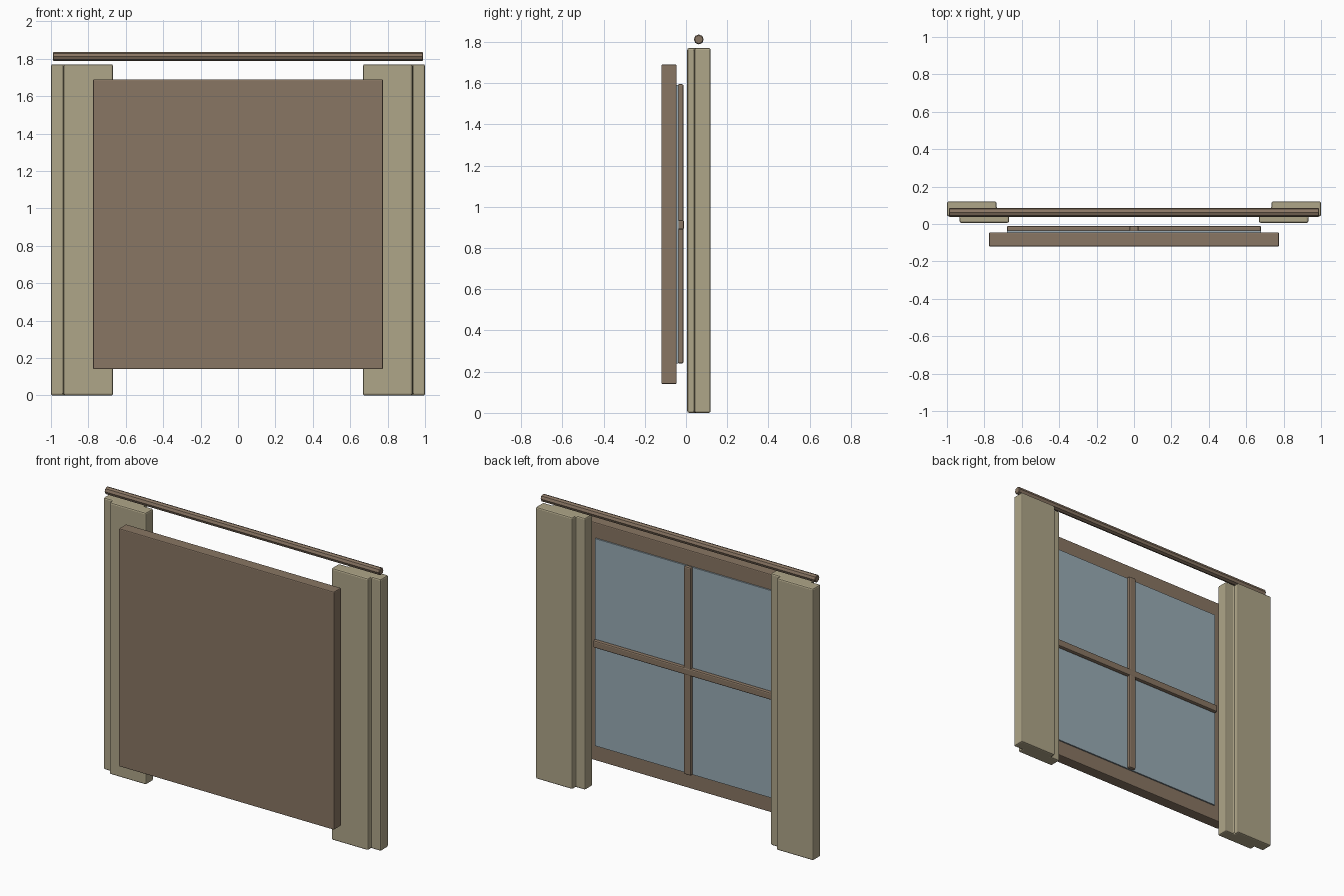
import bpy, bmesh, math

if "Cube" in bpy.data.objects:
    bpy.data.objects.remove(bpy.data.objects["Cube"])


def material(name, rgb):
    m = bpy.data.materials.new(name)
    m.diffuse_color = (*rgb, 1)
    m.use_nodes = True
    m.node_tree.nodes["Principled BSDF"].inputs["Base Color"].default_value = m.diffuse_color
    return m


WOOD = material("wood", (0.25, 0.18, 0.125))
CLOTH = material("cloth", (0.43, 0.38, 0.25))
GLASS = material("glass", (0.32, 0.41, 0.46))


def make(name, bm, mat, bevel=0.0, segments=2):
    bmesh.ops.recalc_face_normals(bm, faces=bm.faces)
    me = bpy.data.meshes.new(name)
    bm.to_mesh(me)
    bm.free()
    me.materials.append(mat)
    ob = bpy.data.objects.new(name, me)
    bpy.context.collection.objects.link(ob)
    if bevel:
        b = ob.modifiers.new("soft_edges", "BEVEL")
        b.width, b.segments, b.limit_method = bevel, segments, "ANGLE"
    return ob


def box(name, lo, hi, mat, bevel=0.0):
    bm = bmesh.new()
    bmesh.ops.create_cube(bm, size=1)
    for v in bm.verts:
        v.co = [(a + b) / 2 + c * (b - a) for a, b, c in zip(lo, hi, v.co)]
    return make(name, bm, mat, bevel)


# Window: backing board with a raised pane and crossing glazing bars
box("window_board", (-0.775, -0.12, 0.14), (0.775, -0.045, 1.69), WOOD, 0.006)
box("glass_pane", (-0.68, -0.05, 0.24), (0.68, -0.036, 1.59), GLASS)
box("vertical_bar", (-0.025, -0.04, 0.24), (0.025, -0.012, 1.595), WOOD, 0.008)
box("horizontal_bar", (-0.68, -0.039, 0.89), (0.68, -0.01, 0.937), WOOD, 0.008)

# Curtains: stepped fold profile, extruded upward and mirrored
FOLD = [(0.668, 0.006), (0.932, 0.006), (0.932, 0.041), (1.0, 0.041),
        (1.0, 0.12), (0.735, 0.12), (0.735, 0.084), (0.668, 0.084)]
for side, label in ((-1, "left"), (1, "right")):
    bm = bmesh.new()
    face = bm.faces.new([bm.verts.new((side * x, y, 0)) for x, y in FOLD])
    ext = bmesh.ops.extrude_face_region(bm, geom=[face])["geom"]
    for v in ext:
        if isinstance(v, bmesh.types.BMVert):
            v.co.z = 1.77
    make(label + "_curtain", bm, CLOTH, 0.009)

# Curtain rod
bm = bmesh.new()
bmesh.ops.create_cone(bm, cap_ends=True, segments=8, radius1=0.024,
                      radius2=0.024, depth=1.98)
for v in bm.verts:
    x, y, z = v.co
    v.co = (z, 0.062 + x, 1.812 + y)
rod = make("curtain_rod", bm, WOOD, 0.004, 1)
rod.modifiers["soft_edges"].angle_limit = math.radians(60)
